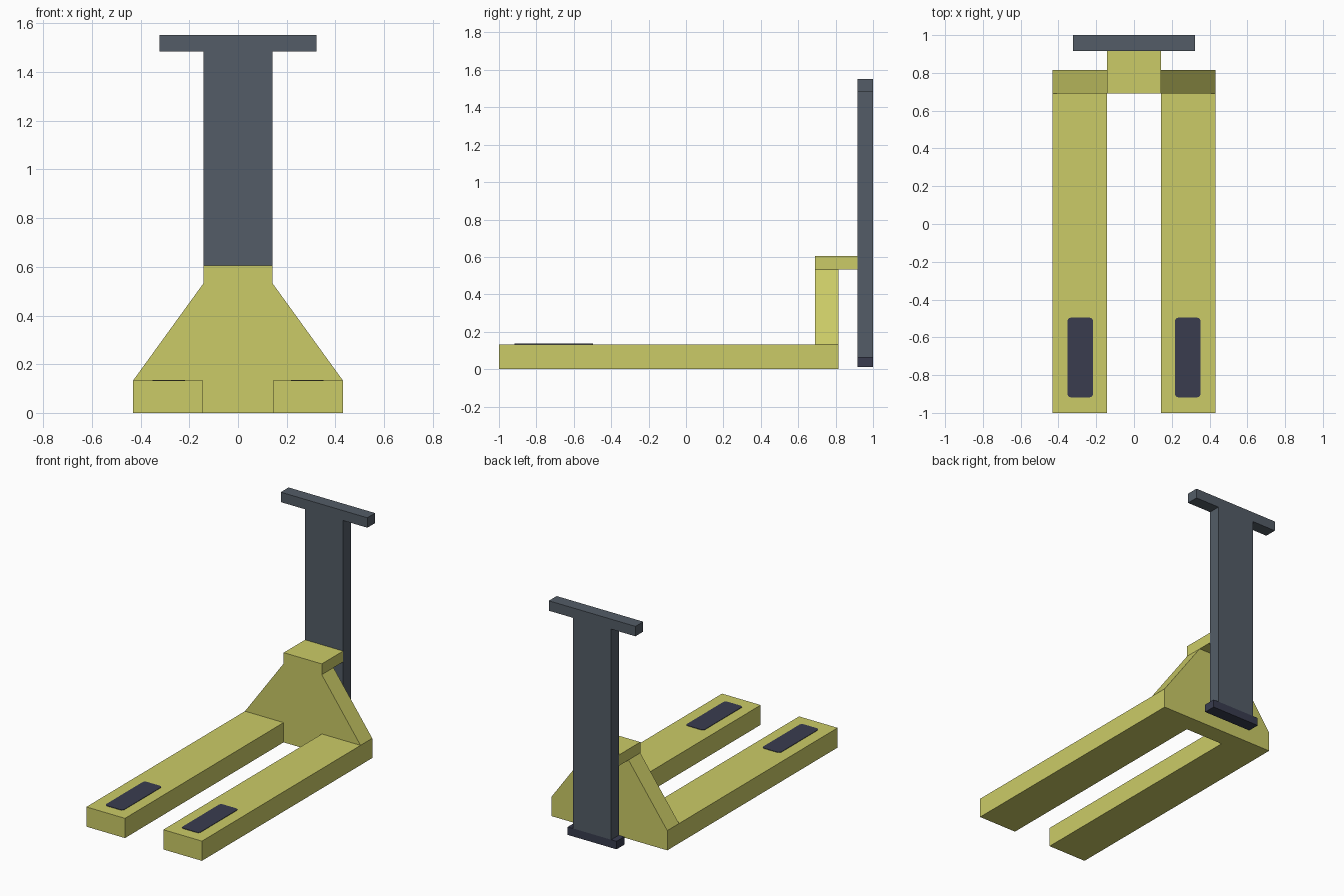
import bpy, bmesh, math

if "Cube" in bpy.data.objects:
    bpy.data.objects.remove(bpy.data.objects["Cube"])


def material(name, rgb):
    m = bpy.data.materials.new(name)
    m.diffuse_color = (*rgb, 1)
    m.use_nodes = True
    m.node_tree.nodes["Principled BSDF"].inputs["Base Color"].default_value = m.diffuse_color
    return m


yellow = material("olive yellow", (0.60, 0.60, 0.135))
slate = material("slate grey", (0.087, 0.108, 0.135))
navy = material("dark navy", (0.041, 0.046, 0.078))


def prism(name, profile, axis, lo, hi, mat, mirror=False):
    """Extrude a 2D profile along y (profile in x,z) or z (profile in x,y)."""
    bm = bmesh.new()
    place = (lambda a, b: (a, lo, b)) if axis == 'y' else (lambda a, b: (a, b, lo))
    face = bm.faces.new([bm.verts.new(place(a, b)) for a, b in profile])
    moved = bmesh.ops.extrude_face_region(bm, geom=[face], use_keep_orig=True)["geom"]
    for v in moved:
        if isinstance(v, bmesh.types.BMVert):
            v.co['xyz'.index(axis)] = hi
    bmesh.ops.recalc_face_normals(bm, faces=bm.faces)
    mesh = bpy.data.meshes.new(name)
    bm.to_mesh(mesh)
    bm.free()
    mesh.materials.append(mat)
    ob = bpy.data.objects.new(name, mesh)
    bpy.context.collection.objects.link(ob)
    if mirror:
        ob.modifiers.new("mirror", 'MIRROR')
    return ob


def box(name, x0, x1, y, z, mat, mirror=False):
    profile = [(x0, z[0]), (x1, z[0]), (x1, z[1]), (x0, z[1])]
    return prism(name, profile, 'y', *y, mat, mirror)


def rounded(x0, x1, y0, y1, r, steps=3):
    """Rectangle outline with rounded corners."""
    corners = [(x1 - r, y1 - r), (x0 + r, y1 - r), (x0 + r, y0 + r), (x1 - r, y0 + r)]
    pts = []
    for i, (cx, cy) in enumerate(corners):
        for s in range(steps + 1):
            t = math.pi / 2 * (i + s / steps)
            pts.append((cx + r * math.cos(t), cy + r * math.sin(t)))
    return pts


# forks with dark roller patches on top
box("forks", 0.143, 0.431, (-1.0, 0.69), (0, 0.133), yellow, mirror=True)
prism("roller_patches", rounded(0.217, 0.352, -0.918, -0.496, 0.018),
      'z', 0.132, 0.136, navy, mirror=True)

# tapered upright joining the forks, and the bracket reaching to the mast
half = [(0.431, 0), (0.431, 0.133), (0.142, 0.532), (0.142, 0.605)]
prism("tapered_upright", half + [(-x, z) for x, z in reversed(half)],
      'y', 0.69, 0.815, yellow)
box("mast_bracket", -0.142, 0.142, (0.815, 0.917), (0.532, 0.605), yellow)

# mast, handlebar and foot
box("mast", -0.142, 0.142, (0.917, 1.0), (0.065, 1.485), slate)
box("handlebar", -0.323, 0.323, (0.917, 1.0), (1.485, 1.552), slate)
box("mast_foot", -0.182, 0.182, (0.917, 1.0), (0.011, 0.065), navy)
